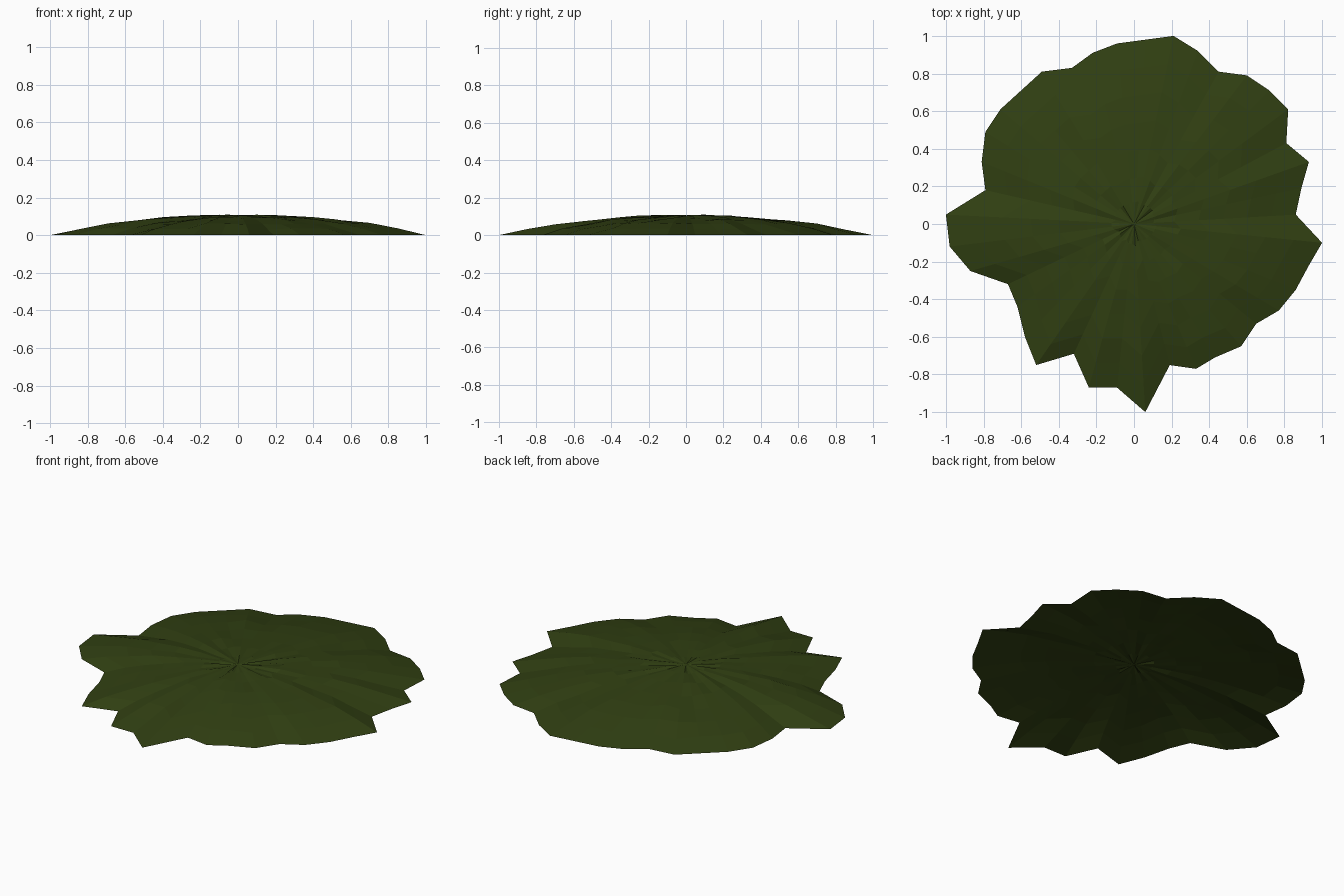
import bpy, bmesh, math, random

if "Cube" in bpy.data.objects:
    bpy.data.objects.remove(bpy.data.objects["Cube"])

random.seed(4)

# Ragged rim of the leafy mound, 40 spokes, counter-clockwise
RIM = [(.86, .05), (.89, .19), (.93, .33), (.81, .43), (.82, .61), (.72, .71), (.6, .79), (.45, .81),
       (.34, .92), (.21, 1), (.06, .98), (-.09, .96), (-.22, .91), (-.33, .83), (-.49, .81), (-.6, .71),
       (-.71, .61), (-.79, .49), (-.81, .33), (-.79, .18), (-1, .05), (-.98, -.12), (-.87, -.25),
       (-.67, -.32), (-.62, -.44), (-.58, -.6), (-.52, -.75), (-.32, -.69), (-.24, -.87), (-.09, -.87),
       (.06, -1), (.19, -.75), (.33, -.77), (.43, -.71), (.57, -.65), (.65, -.53), (.77, -.46),
       (.86, -.35), (.93, -.22), (1, -.1)]
# Rings: fraction of rim radius, height
RINGS = [(1, 0), (.85, .032), (.7, .06), (.55, .079), (.4, .091), (.25, .1), (.12, .104)]

mat = bpy.data.materials.new("dark olive green")
mat.diffuse_color = (0.03, 0.05, 0.006, 1)
mat.use_nodes = True
mat.node_tree.nodes["Principled BSDF"].inputs["Base Color"].default_value = mat.diffuse_color

# Low open dome with slight surface roughness
bm = bmesh.new()
rings = []
for t, z in RINGS:
    ring = []
    for x, y in RIM:
        bump = 0 if t == 1 else random.uniform(-.005, .006)
        ring.append(bm.verts.new((x * t, y * t, z + bump)))
    rings.append(ring)
n = len(RIM)
for outer, inner in zip(rings, rings[1:]):
    for i in range(n):
        j = (i + 1) % n
        bm.faces.new((outer[i], outer[j], inner[j], inner[i]))
top = bm.verts.new((0, 0, .106))
for i in range(n):
    bm.faces.new((rings[-1][i], rings[-1][(i + 1) % n], top))

mesh = bpy.data.meshes.new("leaf_mound")
bm.to_mesh(mesh)
bm.free()
mesh.materials.append(mat)
bpy.context.collection.objects.link(bpy.data.objects.new("leaf_mound", mesh))
